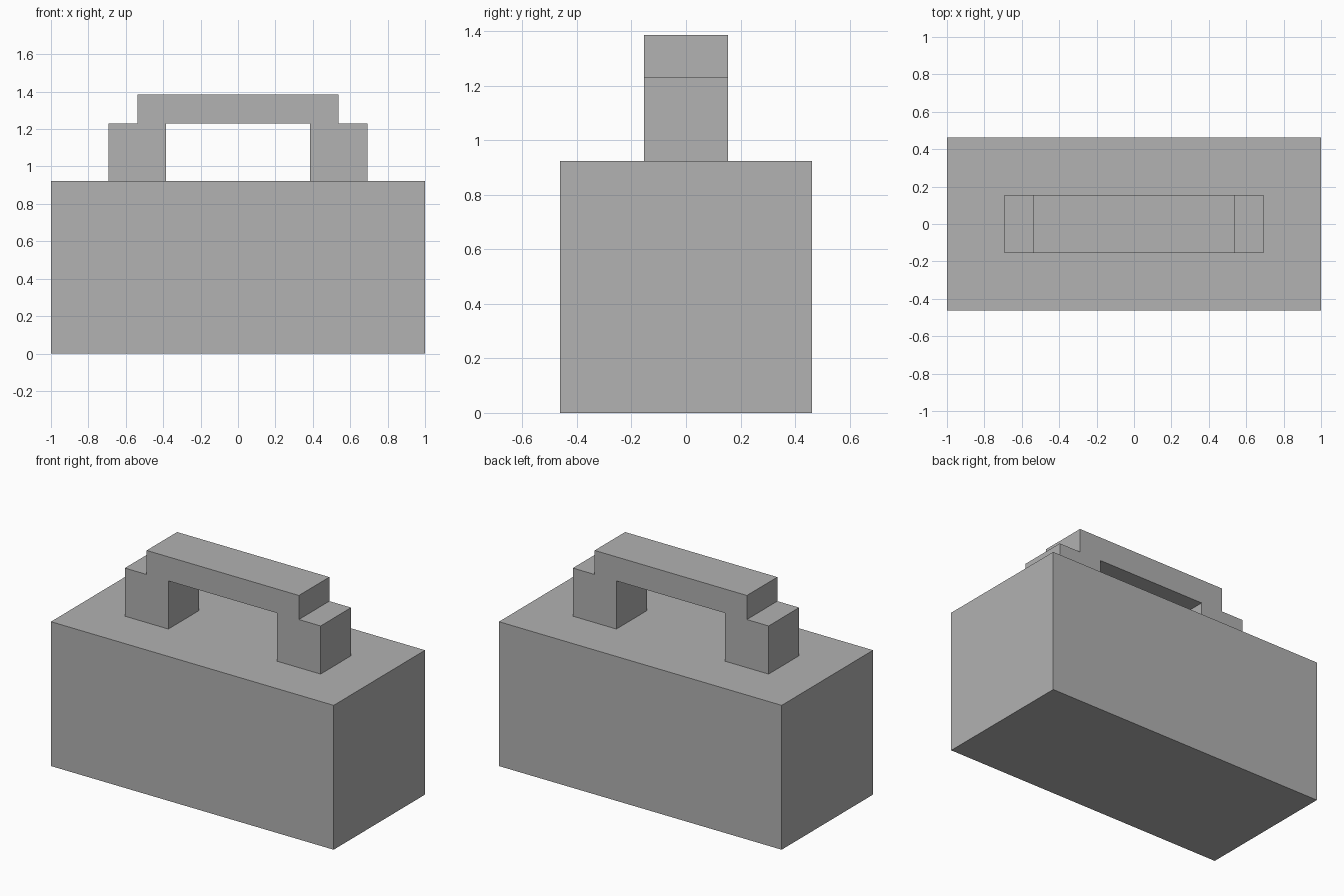
import bpy
import bmesh

default_cube = bpy.data.objects.get("Cube")
if default_cube:
    bpy.data.objects.remove(default_cube, do_unlink=True)

UNIT = 2 / 13  # every dimension is a whole or half multiple of this module

grey = bpy.data.materials.new("plain_grey")
grey.use_nodes = True
colour = (0.445, 0.445, 0.445, 1)
grey.diffuse_color = colour
grey.node_tree.nodes["Principled BSDF"].inputs["Base Color"].default_value = colour


def extrude_profile(name, profile, depth):
    """Extrude an x-z outline, given in modules, symmetrically along y."""
    bm = bmesh.new()
    verts = [bm.verts.new((x * UNIT, -depth / 2 * UNIT, z * UNIT)) for x, z in profile]
    face = bm.faces.new(verts)
    result = bmesh.ops.extrude_face_region(bm, geom=[face])
    moved = [v for v in result["geom"] if isinstance(v, bmesh.types.BMVert)]
    bmesh.ops.translate(bm, vec=(0, depth * UNIT, 0), verts=moved)
    bmesh.ops.recalc_face_normals(bm, faces=bm.faces)
    mesh = bpy.data.meshes.new(name)
    bm.to_mesh(mesh)
    bm.free()
    mesh.materials.append(grey)
    obj = bpy.data.objects.new(name, mesh)
    bpy.context.collection.objects.link(obj)
    return obj


def mirrored(half):
    """Complete a right-half outline with its reflection in x."""
    return half + [(-x, z) for x, z in reversed(half)]


# Box body
extrude_profile("body", mirrored([(6.5, 0), (6.5, 6)]), 6)

# Stepped carrying handle with an open grip
handle_half = [(2.5, 8), (2.5, 6), (4.5, 6), (4.5, 8), (3.5, 8), (3.5, 9)]
extrude_profile("handle", mirrored(handle_half), 2)
